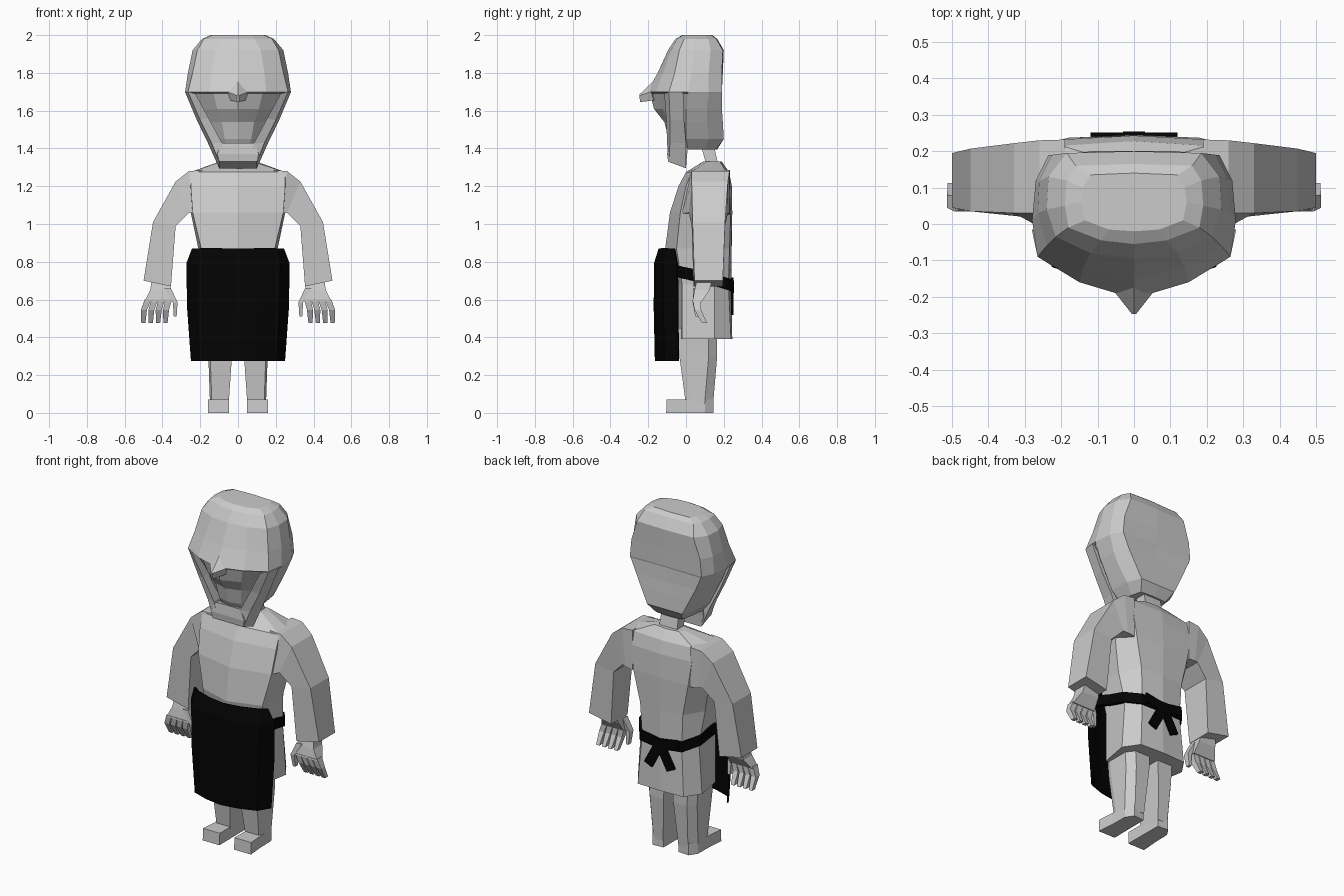
import bpy, bmesh


def material(name, v):
    m = bpy.data.materials.new(name)
    m.diffuse_color = (v, v, v, 1)
    return m


GREY = material("light grey", 0.6)
BLACK = material("black", 0.001)


def loft(name, rings, mat=GREY, closed=True):
    """Skin a list of equal-length rings of 3D points, capping the ends."""
    bm = bmesh.new()
    rows = [[bm.verts.new(p) for p in r] for r in rings]
    n = len(rows[0])
    for a, b in zip(rows, rows[1:]):
        for i in range(n if closed else n - 1):
            j = (i + 1) % n
            bm.faces.new((a[i], a[j], b[j], b[i]))
    if closed:
        bm.faces.new(rows[0])
        bm.faces.new(rows[-1])
    bmesh.ops.recalc_face_normals(bm, faces=bm.faces)
    me = bpy.data.meshes.new(name)
    bm.to_mesh(me)
    bm.free()
    ob = bpy.data.objects.new(name, me)
    bpy.context.collection.objects.link(ob)
    me.materials.append(mat)
    return ob


def mirrored(z, half):
    """Half outline from back centre to front centre -> full ring."""
    return [(x, y, z) for x, y in half] + [(-x, y, z) for x, y in half[-2:0:-1]]


def quad(x0, x1, y0, y1, z):
    return [(x0, y0, z), (x1, y0, z), (x1, y1, z), (x0, y1, z)]


def pair(name, rings, mat=GREY):
    """Same part on both sides of the body."""
    for side, s in (("right", 1), ("left", -1)):
        loft(side + "_" + name, [[(s * x, y, z) for x, y, z in r] for r in rings], mat)


# Head: skull above the brow, face and lower head beneath it
skull = [
    (2.00, [(0, .14), (.12, .135), (.14, .10), (.145, .06), (.135, .01), (.07, -.015), (0, -.02)]),
    (1.98, [(0, .165), (.16, .16), (.185, .12), (.19, .05), (.18, -.01), (.09, -.045), (0, -.055)]),
    (1.92, [(0, .20), (.185, .195), (.235, .13), (.24, .04), (.215, -.035), (.12, -.08), (0, -.095)]),
    (1.80, [(0, .195), (.225, .19), (.26, .12), (.265, .03), (.24, -.06), (.14, -.12), (0, -.15)]),
    (1.70, [(0, .19), (.235, .19), (.27, .12), (.28, .01), (.265, -.09), (.15, -.16), (0, -.205)]),
]
lower = [
    (1.69, [(0, .185), (.23, .19), (.265, .12), (.275, .01), (.23, -.08), (.13, -.145), (0, -.19)]),
    (1.61, [(0, .19), (.195, .19), (.235, .11), (.235, 0), (.18, -.06), (.11, -.125), (0, -.17)]),
    (1.54, [(0, .195), (.16, .195), (.20, .11), (.20, 0), (.14, -.05), (.085, -.09), (0, -.115)]),
    (1.45, [(0, .20), (.115, .20), (.15, .12), (.155, 0), (.10, -.035), (.07, -.075), (0, -.09)]),
    (1.395, [(0, .165), (.085, .16), (.10, .10), (.11, .01), (.08, -.03), (.05, -.05), (0, -.06)]),
]
loft("head", [mirrored(z, h) for z, h in skull + lower])

# Pointed nose continuing the brow
loft("nose", [
    [(-.055, -.185, 1.70), (0, -.175, 1.755), (.055, -.185, 1.70), (.04, -.17, 1.655), (-.04, -.17, 1.655)],
    [(-.006, -.247, 1.68), (0, -.247, 1.685), (.006, -.247, 1.68), (.004, -.243, 1.645), (-.004, -.243, 1.645)],
])

# Cheek straps running from brow to chin, and the chin bar
pair("cheek_strap", [
    [(.225, -.115, 1.69), (.265, -.09, 1.70), (.281, -.015, 1.70), (.24, -.015, 1.70)],
    [(.155, -.105, 1.56), (.20, -.085, 1.55), (.218, -.01, 1.55), (.18, -.01, 1.55)],
    [(.085, -.10, 1.43), (.14, -.085, 1.43), (.16, 0, 1.43), (.10, 0, 1.43)],
    [(.07, -.095, 1.33), (.10, -.09, 1.33), (.10, 0, 1.295), (.07, 0, 1.295)],
])
loft("chin", [
    [(-.085, -.095, 1.43), (.085, -.095, 1.43), (.115, .01, 1.40), (-.115, .01, 1.40)],
    [(-.11, -.10, 1.37), (.11, -.10, 1.37), (.12, .005, 1.36), (-.12, .005, 1.36)],
    [(-.10, -.095, 1.33), (.10, -.095, 1.33), (.09, 0, 1.295), (-.09, 0, 1.295)],
])

# Neck
loft("neck", [quad(-.06, .06, .12, .18, 1.27), quad(-.055, .055, .075, .145, 1.43)])

# Coat body from hem to collar
coat = [
    (.39, [(0, .245), (.15, .238), (.21, .15), (.18, -.02), (0, -.04)]),
    (.68, [(0, .242), (.13, .225), (.19, .15), (.18, -.02), (0, -.05)]),
    (.87, [(0, .242), (.14, .23), (.21, .12), (.195, -.05), (0, -.11)]),
    (1.06, [(0, .245), (.18, .237), (.25, .14), (.24, -.03), (0, -.085)]),
    (1.20, [(0, .243), (.20, .232), (.26, .12), (.25, 0), (0, -.04)]),
    (1.275, [(0, .228), (.20, .215), (.25, .12), (.25, .03), (0, 0)]),
    (1.33, [(0, .19), (.08, .18), (.10, .15), (.08, .11), (0, .09)]),
]
loft("coat", [mirrored(z, h) for z, h in coat])

# Sleeves: outer (x, z), inner (x, z), outer front y, inner front y, back y
sleeve = [((.19, 1.285), (.19, 1.05), .03, -.035, .232),
          ((.26, 1.28), (.235, 1.055), .03, -.022, .23),
          ((.33, 1.225), (.26, 1.06), .03, .015, .222),
          ((.45, 1.01), (.33, .99), .035, .03, .207),
          ((.50, .70), (.355, .67), .045, .04, .195)]
pair("sleeve", [[(o[0], f, o[1]), (o[0], b, o[1]), (i[0], b, i[1]), (i[0], g, i[1])]
                for o, i, f, g, b in sleeve])

# Hands: palm, four curled fingers and a thumb
pair("palm", [quad(.365, .455, .06, .14, .71), quad(.355, .465, .045, .125, .65),
              quad(.35, .495, .035, .085, .59)])
for k in range(4):
    b, t = .35 + .0365 * k, .373 + .039 * k
    pair("finger_%d" % (k + 1), [quad(b, b + .035, .035, .08, .60),
                                 quad(t - .008, t + .024, .045, .08, .545),
                                 quad(t, t + .022, .085, .112, .475)])
pair("thumb", [quad(.355, .39, .04, .085, .66), quad(.32, .345, .035, .07, .585),
               quad(.325, .34, .05, .075, .51)])


# Legs with a chamfered back outer edge, and feet narrowing to the heel
def leg_ring(x0, x1, y0, y1, z):
    return [(x0, y0, z), (x1 - .01, y0, z), (x1, y0 + .03, z),
            (x1, y1 - .045, z), (x1 - .035, y1, z), (x0, y1, z)]


def foot_ring(z, f):
    return [(.048, f, z), (.158, f, z), (.15, 0, z), (.148, .10, z), (.118, .145, z), (.05, .14, z)]


pair("leg", [leg_ring(.025, .165, -.04, .165, .45), leg_ring(.032, .157, -.035, .165, .30),
             leg_ring(.05, .148, 0, .143, .04)])
pair("foot", [foot_ring(0, -.105), foot_ring(.07, -.102)])

# Apron: bent sheet wrapped round the front
apron_rows = [(.87, .24, -.14, -.06), (.79, .27, -.165, -.045),
              (.55, .265, -.166, -.042), (.275, .245, -.16, -.04)]
apron = loft("apron", [[(s * w, y, z) for s, y in
                        ((-1, b), (-.82, f + .05), (-.42, f + .016), (0, f),
                         (.42, f + .016), (.82, f + .05), (1, b))]
                       for z, w, f, b in apron_rows], BLACK, closed=False)
solid = apron.modifiers.new("thickness", "SOLIDIFY")
solid.thickness = .01
solid.offset = 0

# Belt: strip dropping from the apron sides to the back
path = [(.25, -.045, .75), (.214, .05, .73), (.202, .152, .705), (.138, .236, .68), (0, .25, .67)]
pair("belt", [[(x, y, z + .03), (x, y, z - .03), (x * .93, y - .015, z - .03),
               (x * .93, y - .015, z + .03)] for x, y, z in path], BLACK)


# Knot, bow loops and hanging ends at the back
def strip(x0, z0, x1, z1, dx, dz):
    """Flat band between two points, with (dx, dz) as its half width."""
    return [[(x + s * dx, y, z + s * dz) for s, y in ((1, .238), (1, .252), (-1, .252), (-1, .238))]
            for x, z in ((x0, z0), (x1, z1))]


loft("knot", [quad(-.03, .03, .235, .254, .635), quad(-.03, .03, .235, .254, .70)], BLACK)
pair("bow_loop", strip(0, .67, .12, .69, 0, .027), BLACK)
pair("belt_end", strip(.005, .66, .075, .53, .025, .012), BLACK)
